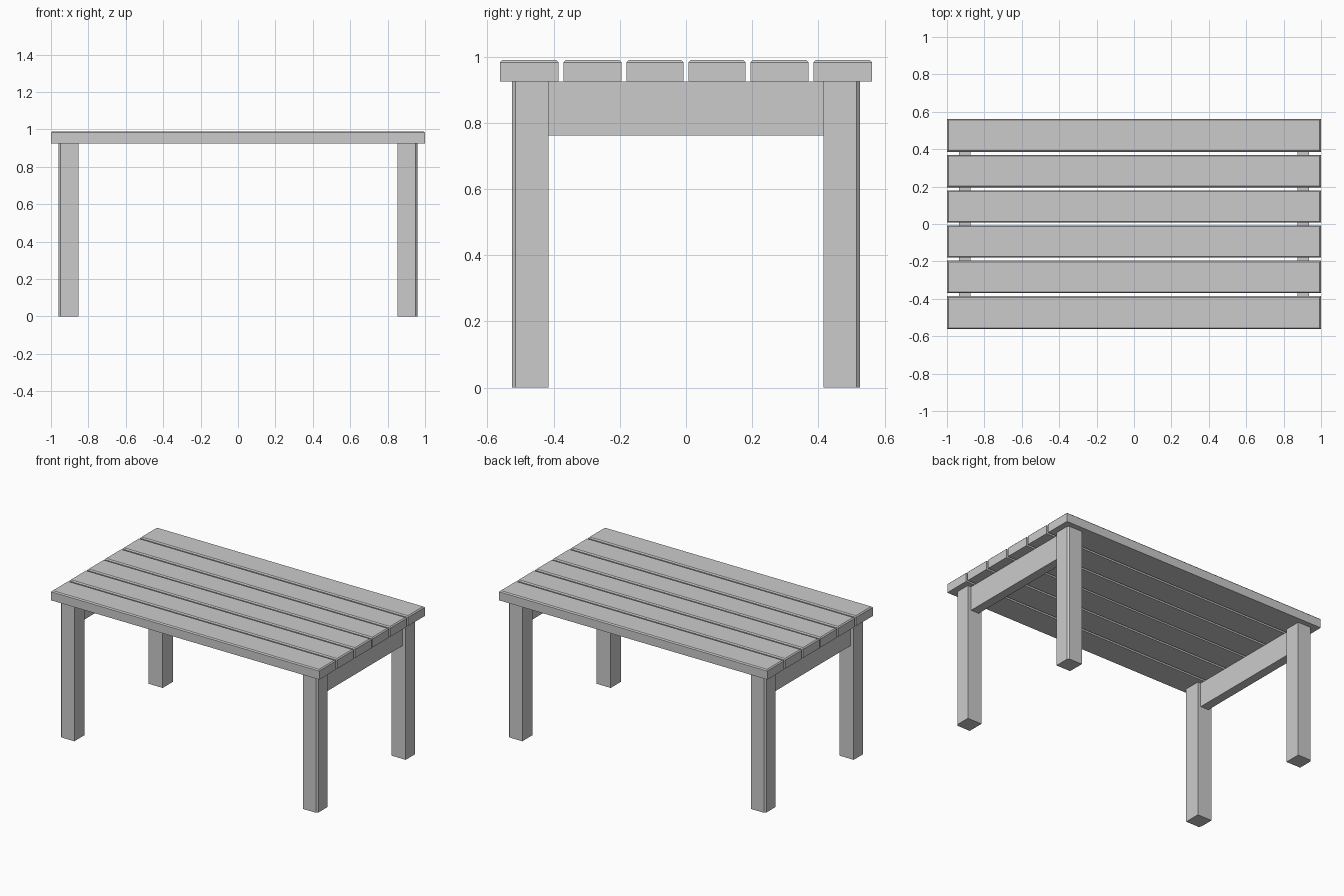
import bpy, bmesh

if "Cube" in bpy.data.objects:
    bpy.data.objects.remove(bpy.data.objects["Cube"])


def box(name, x, y, z, bevel=0.0, pick=None):
    """Box from (min, max) ranges; edges whose midpoint passes pick() are chamfered."""
    bm = bmesh.new()
    bmesh.ops.create_cube(bm, size=1)
    for v in bm.verts:
        for i, (lo, hi) in enumerate((x, y, z)):
            v.co[i] = lo if v.co[i] < 0 else hi
    if pick:
        edges = [e for e in bm.edges if pick((e.verts[0].co + e.verts[1].co) / 2)]
        bmesh.ops.bevel(bm, geom=edges, offset=bevel, offset_type='OFFSET',
                        segments=1, profile=0.5, affect='EDGES')
    mesh = bpy.data.meshes.new(name)
    bm.to_mesh(mesh)
    bm.free()
    obj = bpy.data.objects.new(name, mesh)
    bpy.context.collection.objects.link(obj)
    return obj


def span(sign, a, b):
    return tuple(sorted((sign * a, sign * b)))


TOP, UNDER = 0.99, 0.925

# Tabletop planks, chamfered around the upper rim
for side, s in (("front", -1), ("back", 1)):
    for place, a, b in (("inner", 0.007, 0.18), ("middle", 0.195, 0.37), ("outer", 0.385, 0.562)):
        box(f"{side}_{place}_plank", (-1, 1), span(s, a, b), (UNDER, TOP),
            0.007, lambda m: m.z > TOP - 1e-4)

for end, sx in (("left", -1), ("right", 1)):
    # Legs, chamfered on the outward vertical corner only
    for side, sy in (("front", -1), ("back", 1)):
        box(f"{side}_{end}_leg", span(sx, 0.853, 0.96), span(sy, 0.416, 0.526), (0, UNDER),
            0.011, lambda m: abs(m.x) > 0.959 and abs(m.y) > 0.525)
    # End rail joining each pair of legs
    box(f"{end}_end_rail", span(sx, 0.875, 0.935), (-0.416, 0.416), (0.762, UNDER))
